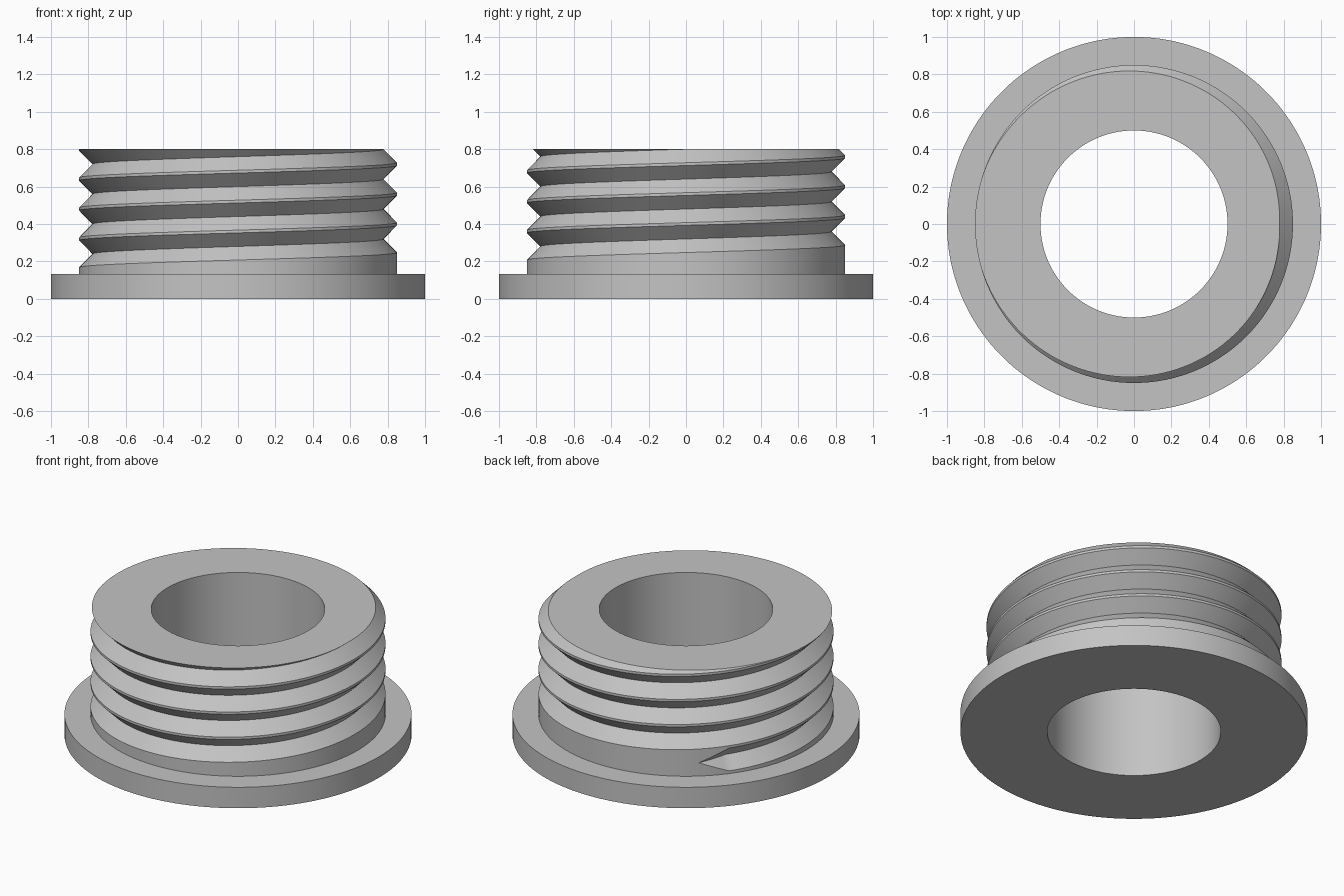
import bpy, bmesh
from math import cos, sin, radians

cube = bpy.data.objects.get("Cube")
if cube:
    bpy.data.objects.remove(cube, do_unlink=True)

# Main dimensions
BORE, BODY, FLANGE = 0.5, 0.85, 1.0
FLANGE_TOP, TOP = 0.133, 0.8
PITCH, DEPTH, HALF = 0.16, 0.072, 0.0725
START, RAMP, STEP, TURNS = 130, 12, 2, 5


def groove_centre(angle, turn):
    return 0.24 + PITCH * ((angle - 180) / 360 + turn)


def groove_scale(angle, turn):
    # The first turn grows from a point
    return min(1, (angle - START) / RAMP) if turn == 0 else 1


def radius_at(angle, z):
    cut = 0
    for turn in range(TURNS):
        away = abs(z - groove_centre(angle, turn)) / HALF
        cut = max(cut, DEPTH * (groove_scale(angle, turn) - away))
    return BODY - cut


def section(angle):
    # Closed outline of the wall as (radius, height) pairs
    points = [(BORE, 0), (FLANGE, 0), (FLANGE, FLANGE_TOP)]
    heights = [FLANGE_TOP]
    for turn in range(TURNS):
        reach = HALF * groove_scale(angle, turn)
        for side in (-1, 0, 1):
            z = groove_centre(angle, turn) + side * reach
            heights.append(min(TOP, max(FLANGE_TOP, z)))
    heights.append(TOP)
    points += [(radius_at(angle, z), z) for z in heights]
    return points + [(BORE, TOP)]


# Sweep the section around the axis, with the groove climbing one pitch per turn
bm = bmesh.new()
columns = []
for angle in range(START, START + 360 + STEP, STEP):
    a = radians(angle)
    columns.append([bm.verts.new((r * cos(a), r * sin(a), z)) for r, z in section(angle)])
for left, right in zip(columns, columns[1:]):
    for i in range(len(left)):
        j = (i + 1) % len(left)
        bm.faces.new((left[i], right[i], right[j], left[j]))
bmesh.ops.remove_doubles(bm, verts=bm.verts[:], dist=0.00005)
bmesh.ops.recalc_face_normals(bm, faces=bm.faces[:])

mesh = bpy.data.meshes.new("threaded_flanged_bushing")
bm.to_mesh(mesh)
bm.free()
bushing = bpy.data.objects.new("threaded_flanged_bushing", mesh)
bpy.context.collection.objects.link(bushing)

# Plain grey material
grey = bpy.data.materials.new("light_grey")
grey.use_nodes = True
colour = (0.55, 0.55, 0.55, 1)
grey.diffuse_color = colour
grey.node_tree.nodes["Principled BSDF"].inputs["Base Color"].default_value = colour
mesh.materials.append(grey)

# Smooth round walls, sharp thread edges
bpy.ops.object.select_all(action="DESELECT")
bushing.select_set(True)
bpy.context.view_layer.objects.active = bushing
bpy.ops.object.shade_smooth_by_angle(angle=radians(30))
